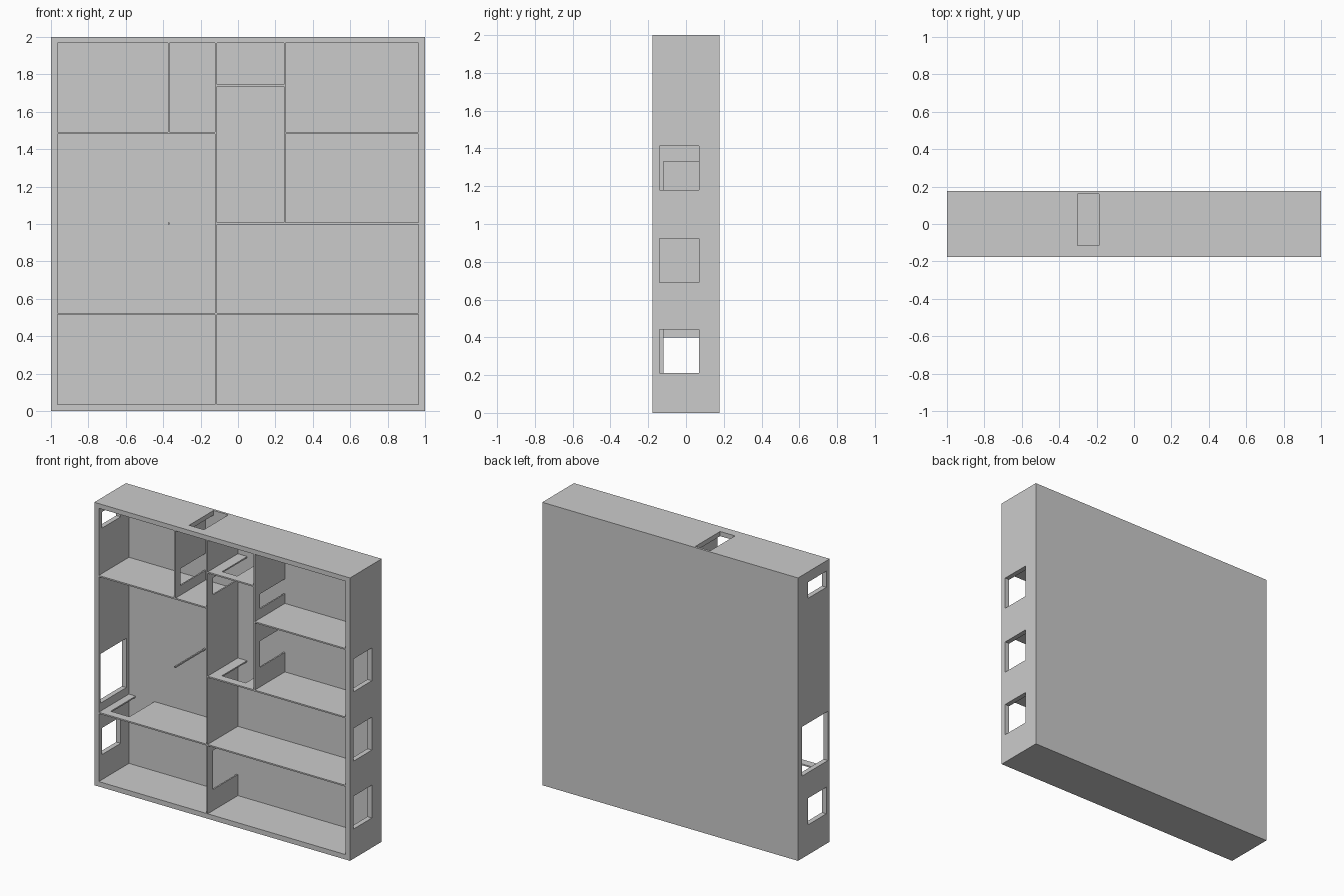
import bpy
from mathutils import Vector

default = bpy.data.objects.get("Cube")
if default:
    bpy.data.objects.remove(default, do_unlink=True)

HALF_DEPTH = 0.177
FLOOR_Y = 0.16        # inner face of the back plate
EDGE = 0.965          # inner face of the outer walls
LOW, HIGH = 0.035, 1.967
THIN = 0.005          # half thickness of a partition
DOOR_Y = (-0.12, 0.3)


def box(name, xs, ys, zs):
    """Axis-aligned box between the given limits."""
    bpy.ops.mesh.primitive_cube_add(size=1)
    obj = bpy.context.object
    obj.name = name
    limits = (xs, ys, zs)
    size = Vector([b - a for a, b in limits])
    centre = Vector([(a + b) / 2 for a, b in limits])
    for v in obj.data.vertices:
        v.co = v.co * size + centre
    return obj


def cut(obj, xs, ys, zs):
    """Cut a box-shaped opening and drop the cutter."""
    cutter = box("cutter", xs, ys, zs)
    cutter.hide_render = True
    mod = obj.modifiers.new("opening", "BOOLEAN")
    mod.operation = "DIFFERENCE"
    mod.solver = "EXACT"
    mod.object = cutter
    bpy.context.view_layer.objects.active = obj
    bpy.ops.object.modifier_apply(modifier=mod.name)
    bpy.data.objects.remove(cutter, do_unlink=True)


def around(p, margin=THIN):
    return (p - margin, p + margin)


def upright(name, x, zs, doors=()):
    """Partition at constant x, with doorways given as z ranges."""
    wall = box(name, around(x), (-HALF_DEPTH, FLOOR_Y), zs)
    for door in doors:
        cut(wall, around(x, 0.05), DOOR_Y, door)


def level(name, z, xs, doors=()):
    """Partition at constant z, with doorways given as x ranges."""
    wall = box(name, xs, (-HALF_DEPTH, FLOOR_Y), around(z))
    for door in doors:
        cut(wall, door, DOOR_Y, around(z, 0.05))


# Outer shell: back plate with four outer walls, open at the front
shell = box("outer_shell", (-1, 1), (-HALF_DEPTH, HALF_DEPTH), (0, 2))
cut(shell, (-EDGE, EDGE), (-0.5, FLOOR_Y), (LOW, HIGH))

# Windows in the left wall, then the right wall
for z in (0.21, 0.69, 1.18):
    cut(shell, (0.9, 1.1), (-0.14, 0.068), (z, z + 0.232))
for ys, zs in (((-0.14, 0.068), (0.212, 0.4)),
               ((-0.157, 0.131), (0.582, 0.93)),
               ((-0.14, 0.068), (1.813, 1.927))):
    cut(shell, (-1.1, -0.9), ys, zs)

# Entrance through the top wall
cut(shell, (-0.303, -0.187), (-0.114, FLOOR_Y), (1.9, 2.1))

# Partition positions
SPINE, HALL, CLOSET = -0.118, 0.25, -0.37
Z1, Z2, Z3, Z4 = 0.52, 1.003, 1.487, 1.74
SMALL_DOOR = (1.56, 1.68)

# Upright partitions
upright("spine_wall", SPINE, (LOW, HIGH), [(0.184, 0.46), SMALL_DOOR])
upright("hall_wall", HALL, (Z2 + THIN, HIGH), [(1.146, 1.332), (1.56, 1.665)])
upright("foyer_wall", CLOSET, (Z3 + THIN, HIGH), [SMALL_DOOR])

# Level partitions
left_span = (-EDGE, SPINE - THIN)
right_span = (SPINE + THIN, EDGE)
hall_span = (SPINE + THIN, HALL - THIN)
level("lower_left_wall", Z1, left_span, [(-0.912, -0.765)])
level("lower_right_wall", Z1, right_span)
level("middle_right_wall", Z2, right_span, [(-0.042, 0.145)])
level("upper_left_wall", Z3, left_span)
level("upper_right_wall", Z3, (HALL + THIN, EDGE))
level("hall_closet_wall", Z4, hall_span, [(-0.04, 0.078)])

# Free-standing post in the large room
box("post", around(CLOSET), (-HALF_DEPTH, FLOOR_Y), around(Z2))
